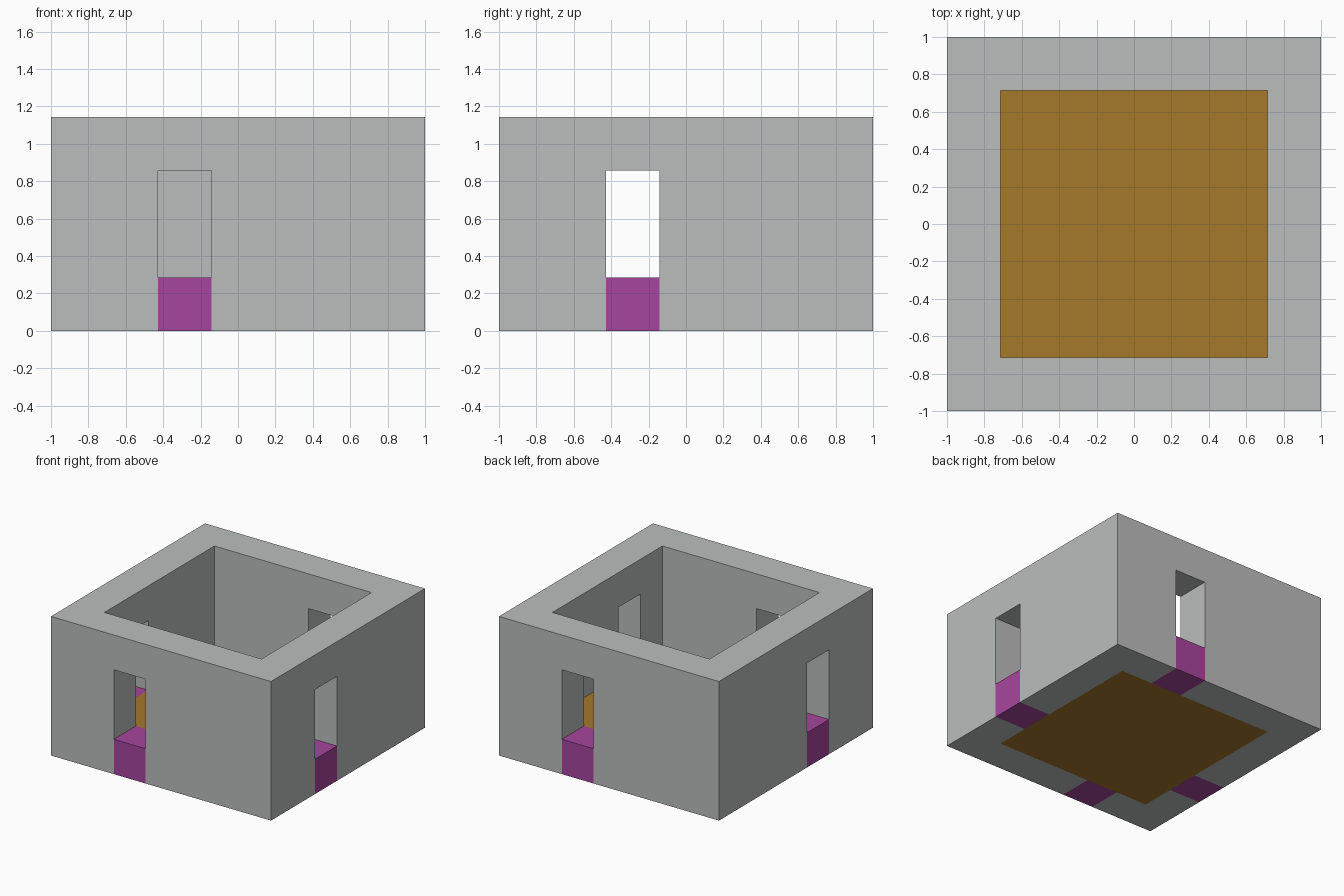
import bpy

U = 1 / 7  # one module; the building is 14 x 14 x 8 modules

cube = bpy.data.objects.get("Cube")
if cube:
    bpy.data.objects.remove(cube, do_unlink=True)


def material(name, rgb):
    mat = bpy.data.materials.new(name)
    mat.use_nodes = True
    mat.diffuse_color = (*rgb, 1)
    mat.node_tree.nodes["Principled BSDF"].inputs["Base Color"].default_value = (*rgb, 1)
    return mat


grey = material("wall grey", (0.50, 0.515, 0.508))
ochre = material("floor ochre", (0.376, 0.188, 0.024))
magenta = material("sill magenta", (0.386, 0.060, 0.337))


def box(name, low, high, mat=None):
    """Box between two corners given in modules."""
    bpy.ops.mesh.primitive_cube_add(size=1)
    ob = bpy.context.object
    ob.name = name
    for v in ob.data.vertices:
        v.co = [(a if c < 0 else b) * U for c, a, b in zip(v.co, low, high)]
    if mat:
        ob.data.materials.append(mat)
    return ob


# Walls and floor
walls = box("walls", (-7, -7, 0), (7, 7, 8), grey)
box("floor", (-5, -5, 0), (5, 5, 2), ochre)

# Footprint of the opening in each wall: x range, y range
openings = {
    "front": ((-3, -1), (-7, -5)),
    "back": ((1, 3), (5, 7)),
    "left": ((5, 7), (-3, -1)),
    "right": ((-7, -5), (-3, -1)),
}

# Sills fill the lower part of each opening
cutters = [box("room_cutter", (-5, -5, -1), (5, 5, 9))]
for side, ((x0, x1), (y0, y1)) in openings.items():
    box(side + "_sill", (x0, y0, 0), (x1, y1, 2), magenta)
    # Cutters overshoot the wall on both faces
    dx, dy = (1, 0) if side in ("left", "right") else (0, 1)
    cutters.append(box(side + "_cutter", (x0 - dx, y0 - dy, -1), (x1 + dx, y1 + dy, 6)))

# Cut the room and openings, then drop the cutters
for cutter in cutters:
    cutter.hide_render = True
    cut = walls.modifiers.new(cutter.name, "BOOLEAN")
    cut.operation = "DIFFERENCE"
    cut.solver = "EXACT"
    cut.object = cutter
    bpy.context.view_layer.objects.active = walls
    bpy.ops.object.modifier_apply(modifier=cut.name)
    bpy.data.objects.remove(cutter, do_unlink=True)
